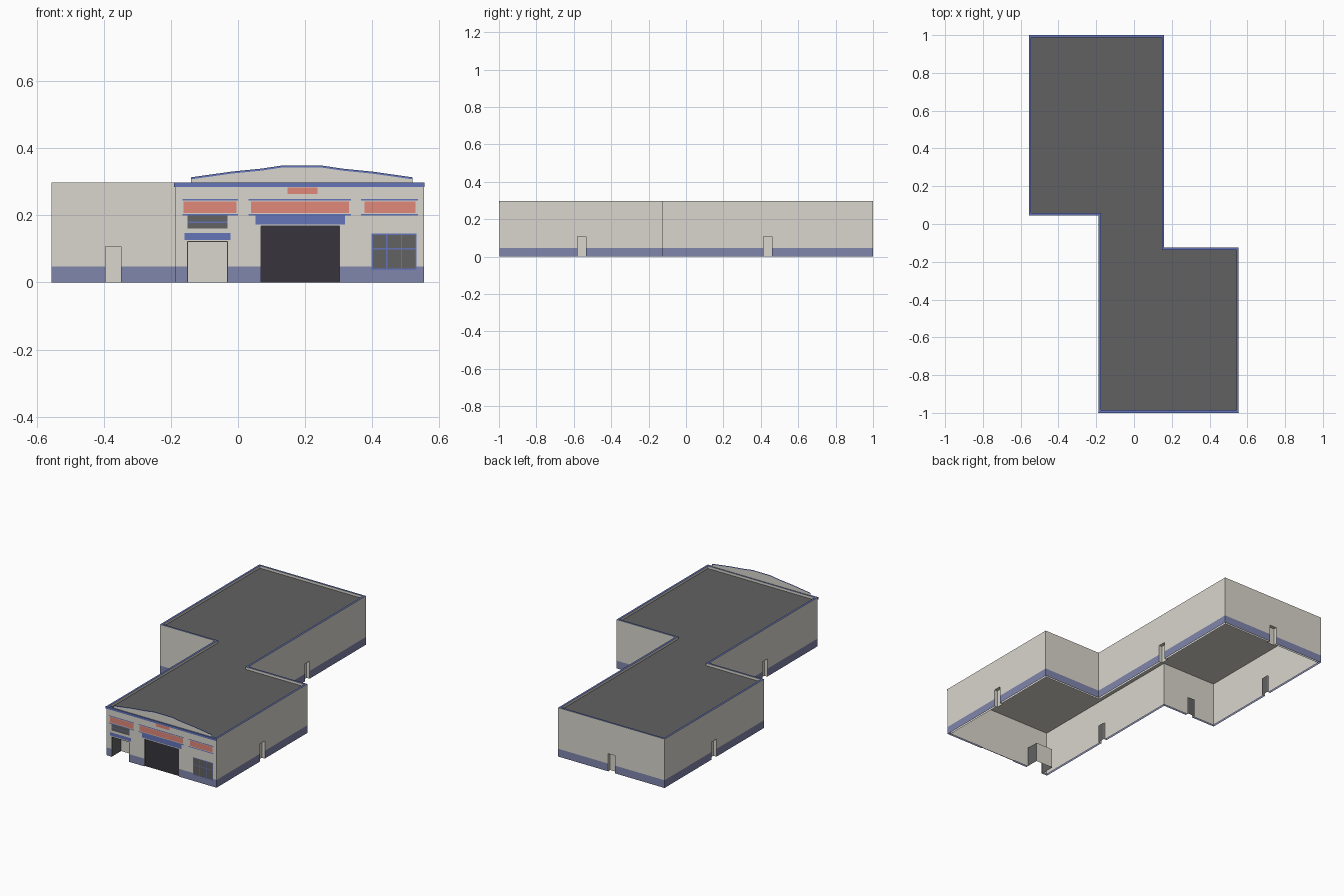
import bpy, bmesh
from mathutils import Vector

cube = bpy.data.objects.get("Cube")
if cube:
    bpy.data.objects.remove(cube, do_unlink=True)


def material(name, rgb):
    """Flat colour given as 0-255 sRGB, stored linear."""
    lin = [((c / 255 + 0.055) / 1.055) ** 2.4 for c in rgb]
    m = bpy.data.materials.new(name)
    m.use_nodes = True
    m.diffuse_color = (*lin, 1)
    m.node_tree.nodes["Principled BSDF"].inputs["Base Color"].default_value = (*lin, 1)
    return m


WALL = material("warm grey wall", (217, 214, 205))
BAND = material("muted blue base", (128, 134, 172))
TRIM = material("blue trim", (101, 117, 186))
RED = material("faded red sign", (224, 136, 121))
GLASS = material("dark grey glass", (98, 98, 98))
ROOF = material("roof grey", (97, 97, 97))
SHUTTER = material("charcoal shutter", (55, 53, 60))


def finish(name, bm, *mats):
    mesh = bpy.data.meshes.new(name)
    bm.to_mesh(mesh)
    bm.free()
    for m in mats:
        mesh.materials.append(m)
    obj = bpy.data.objects.new(name, mesh)
    bpy.context.collection.objects.link(obj)
    return obj


def quad(bm, pts, index=0):
    face = bm.faces.new([bm.verts.new(p) for p in pts])
    face.material_index = index


FRONT, TOP, ROOF_Z, CEILING_Z = -0.997, 0.297, 0.282, 0.27
BAND_Z, THICK = 0.047, 0.012

# Two offset blocks, outlined anticlockwise from the front corner
outline = [Vector(p) for p in (
    (-0.187, FRONT), (0.554, FRONT), (0.554, -0.125), (0.159, -0.125),
    (0.159, 1), (-0.556, 1), (-0.556, 0.046), (-0.187, 0.046))]
count = len(outline)


def outward(d):
    return Vector((d.y, -d.x))


def inset(i, amount):
    p = outline[i]
    a = (p - outline[i - 1]).normalized()
    b = (outline[(i + 1) % count] - p).normalized()
    return p - (outward(a) + outward(b)) * amount


inner = [inset(i, THICK) for i in range(count)]

# Openings: centre, width, height, depth, colour slots of back and sides
side_doors = [(0.554, -0.557), (0.159, 0.437), (-0.2, 1),
              (-0.556, 0.525), (-0.372, 0.046), (-0.187, -0.49)]
openings = [(Vector(p), 0.046, 0.107, 0.02, 0, 0) for p in side_doors]
openings += [(Vector((-0.092, FRONT)), 0.117, 0.12, 0.09, 0, 3),
             (Vector((0.185, FRONT)), 0.234, 0.168, 0.006, 2, 0)]


def wall(bm, p, q, outside):
    """Wall panel cut into cells around its openings."""
    d = (q - p).normalized()
    n = outward(d)
    length = (q - p).length

    def at(u, z, depth=0):
        xy = p + d * u - n * depth
        return (xy.x, xy.y, z)

    holes = []
    for c, w, h, depth, back, side in openings:
        u = (c - p).dot(d)
        near = abs((c - p).dot(n)) < THICK * 1.2 and 0 < u < length
        if near and (outside or depth > THICK):
            holes.append((u - w / 2, u + w / 2, h, depth, back, side))
    us = sorted({0, length, *[u for h in holes for u in h[:2]]})
    zs = sorted({0, BAND_Z, TOP, *[h[2] for h in holes]})
    for u0, u1 in zip(us, us[1:]):
        for z0, z1 in zip(zs, zs[1:]):
            mu, mz = (u0 + u1) / 2, (z0 + z1) / 2
            if any(h[0] < mu < h[1] and mz < h[2] for h in holes):
                continue
            slot = 1 if outside and mz < BAND_Z else 0
            quad(bm, [at(u0, z0), at(u1, z0), at(u1, z1), at(u0, z1)], slot)
    if not outside:
        return
    # Recess sides, head and back, with a dark lining behind the side doors
    for a, b, h, e, back, side in holes:
        quad(bm, [at(a, 0), at(a, 0, e), at(a, h, e), at(a, h)], side)
        quad(bm, [at(b, 0, e), at(b, 0), at(b, h), at(b, h, e)], side)
        quad(bm, [at(a, h), at(a, h, e), at(b, h, e), at(b, h)])
        quad(bm, [at(a, 0, e), at(b, 0, e), at(b, h, e), at(a, h, e)], back)
        if THICK < e < 0.05:
            e += 0.002
            quad(bm, [at(b, 0, e), at(a, 0, e), at(a, h, e), at(b, h, e)], 3)


# Outer walls with the painted base, and inner walls with the parapet lining
bm = bmesh.new()
for i in range(count):
    wall(bm, outline[i], outline[(i + 1) % count], True)
finish("outer_walls", bm, WALL, BAND, SHUTTER, GLASS)

bm = bmesh.new()
for i in range(count):
    wall(bm, inner[(i + 1) % count], inner[i], False)
finish("inner_walls", bm, WALL)

# Parapet cap
bm = bmesh.new()
for i in range(count):
    j = (i + 1) % count
    quad(bm, [(*p, TOP) for p in (outline[i], outline[j], inner[j], inner[i])])
finish("parapet_cap", bm, TRIM)

# Flat roof below the parapet, and the ceiling under it
bm = bmesh.new()
quad(bm, [(*p, ROOF_Z) for p in inner])
finish("flat_roof", bm, ROOF)
bm = bmesh.new()
quad(bm, [(*p, CEILING_Z) for p in reversed(inner)])
finish("ceiling", bm, WALL)


def plate(name, x0, x1, z0, z1, mat, gap=0.001):
    """Painted panel lying just in front of the facade."""
    bm = bmesh.new()
    y = FRONT - gap
    quad(bm, [(x0, y, z0), (x1, y, z0), (x1, y, z1), (x0, y, z1)])
    finish(name, bm, mat)


# Front cornice
bm = bmesh.new()
bmesh.ops.create_cube(bm, size=1)
for v in bm.verts:
    v.co = (0.1825 + v.co.x * 0.745, (FRONT - 1) / 2 + v.co.y * (1 + FRONT),
            0.2905 + v.co.z * 0.013)
finish("front_cornice", bm, TRIM)

# Signs with rails above and below
for name, x0, x1, r0, r1 in (("left", -0.162, -0.004, -0.166, 0),
                             ("centre", 0.038, 0.33, 0.031, 0.337),
                             ("right", 0.376, 0.529, 0.366, 0.536)):
    plate(name + "_sign", x0, x1, 0.207, 0.241, RED)
    for z in (0.202, 0.246):
        plate(name + "_sign_rail", r0, r1, z - 0.0025, z + 0.0025, TRIM, 0.002)
plate("top_sign", 0.148, 0.237, 0.264, 0.282, RED)

# Blue fascias above the shutter and the entrance
plate("shutter_fascia", 0.052, 0.318, 0.172, 0.2, TRIM)
plate("entrance_fascia", -0.16, -0.022, 0.127, 0.147, TRIM)

# Window above the entrance
plate("upper_window", -0.15, -0.031, 0.16, 0.2, GLASS)
plate("upper_window_bar", -0.15, -0.031, 0.177, 0.181, TRIM, 0.002)

# Shop window with glazing bars
plate("shop_window", 0.4, 0.53, 0.04, 0.143, GLASS)
for x in (0.4, 0.443, 0.487, 0.53):
    plate("shop_window_upright", x - 0.002, x + 0.002, 0.037, 0.145, TRIM, 0.002)
for z in (0.039, 0.1, 0.143):
    plate("shop_window_crossbar", 0.4, 0.53, z - 0.002, z + 0.002, TRIM, 0.0025)

# Entrance frame
for x in (-0.1515, -0.0335):
    plate("entrance_jamb", x, x + 0.003, 0, 0.122, GLASS)
plate("entrance_head", -0.1515, -0.0305, 0.12, 0.123, GLASS)

# Thin arched gable board with a trimmed top edge
half = [(0.06, 0.348), (0.12, 0.339), (0.21, 0.33), (0.33, 0.313)]
arch = [(0.19 - x, z) for x, z in reversed(half)] + [(0.19 + x, z) for x, z in half]
bm = bmesh.new()
y = FRONT + 0.004
for (xa, za), (xb, zb) in zip(arch, arch[1:]):
    for slot, (la, lb, ha, hb) in enumerate((
            (0.295, 0.295, za - 0.006, zb - 0.006),
            (za - 0.006, zb - 0.006, za, zb))):
        quad(bm, [(xa, y, la), (xb, y, lb), (xb, y, hb), (xa, y, ha)], slot)
finish("gable_board", bm, WALL, TRIM)
